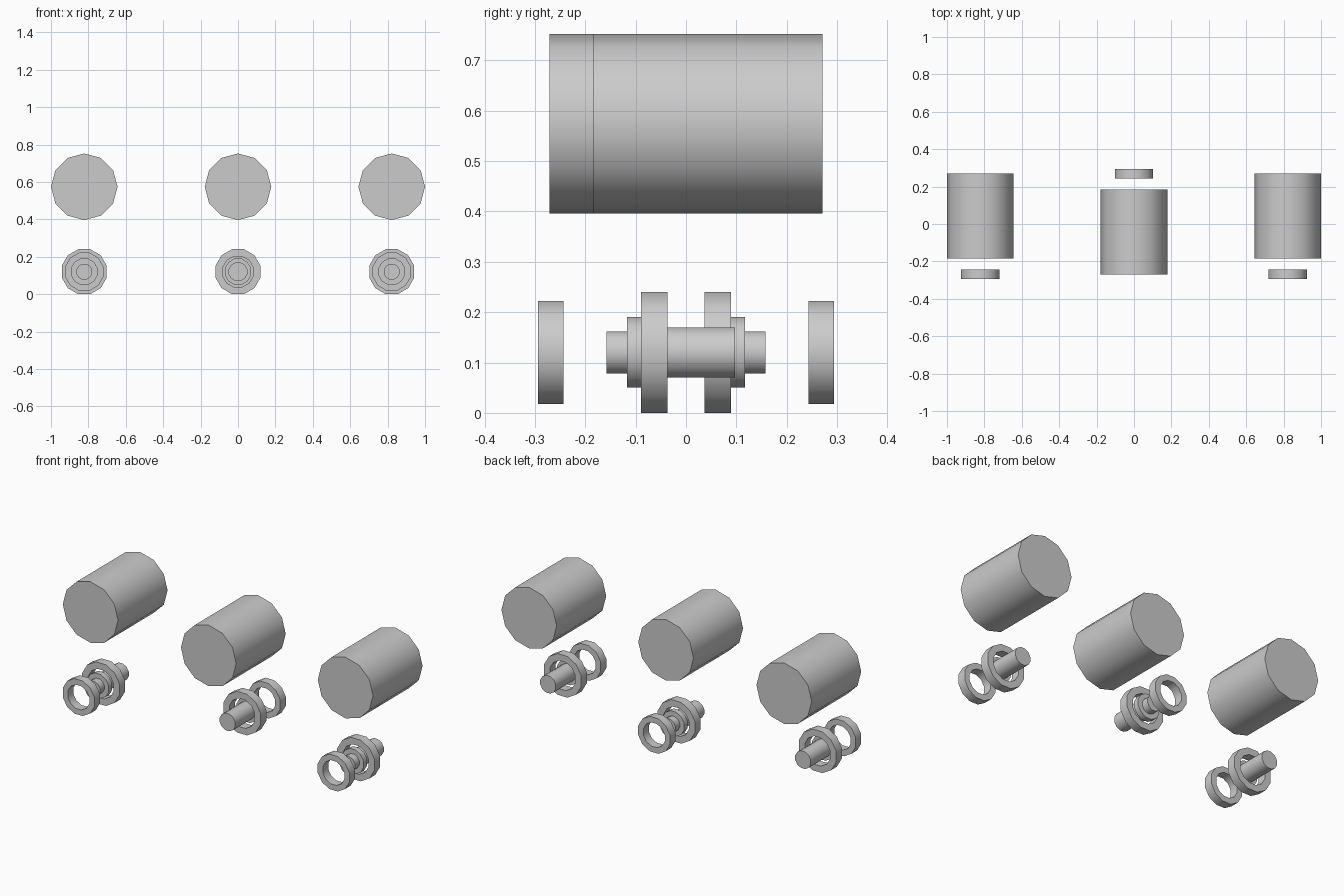
import bpy, bmesh, math
from mathutils import Matrix

cube = bpy.data.objects.get("Cube")
if cube:
    bpy.data.objects.remove(cube, do_unlink=True)

GREY = (0.6, 0.6, 0.6, 1)
mat = bpy.data.materials.new("plain grey")
mat.use_nodes = True
mat.diffuse_color = GREY
mat.node_tree.nodes["Principled BSDF"].inputs["Base Color"].default_value = GREY

SIDES = 12
STEP = 2 * math.pi / SIDES


def lathe(name, profile, x, z, flip, closed=False, flat_top=True):
    """Revolve (radius, y) points about a y axis; radii of flat-topped parts reach the flat."""
    bm = bmesh.new()
    grow = 1 / math.cos(STEP / 2) if flat_top else 1
    turn = STEP / 2 if flat_top else 0
    rings = []
    for r, y in profile:
        rings.append([bm.verts.new((r * grow * math.cos(i * STEP + turn), y * flip,
                                    r * grow * math.sin(i * STEP + turn)))
                      for i in range(SIDES)])
    pairs = list(zip(rings, rings[1:]))
    if closed:
        pairs.append((rings[-1], rings[0]))
    else:
        bm.faces.new(rings[0])
        bm.faces.new(rings[-1])
    for a, b in pairs:
        for i in range(SIDES):
            j = (i + 1) % SIDES
            bm.faces.new((a[i], a[j], b[j], b[i]))
    bmesh.ops.recalc_face_normals(bm, faces=bm.faces)
    me = bpy.data.meshes.new(name)
    bm.to_mesh(me)
    bm.free()
    me.materials.append(mat)
    ob = bpy.data.objects.new(name, me)
    ob.location = (x, 0, z)
    bpy.context.collection.objects.link(ob)
    bpy.ops.object.select_all(action='DESELECT')
    ob.select_set(True)
    bpy.context.view_layer.objects.active = ob
    bpy.ops.object.shade_smooth_by_angle(angle=math.radians(40))


def ring(name, inner, outer, y0, y1, x, z, flip):
    lathe(name, [(outer, y0), (outer, y1), (inner, y1), (inner, y0)], x, z, flip, True)


# three exploded sets, the middle one facing the other way
AXLE_Z = 0.12
for side, x, flip in (("right", -0.822, 1), ("middle", 0, -1), ("left", 0.822, 1)):
    # large drum
    lathe(side + "_drum", [(0.178, -0.185), (0.178, 0.271)], x, 0.574, flip, flat_top=False)
    # loose end ring
    ring(side + "_end_ring", 0.069, 0.102, -0.294, -0.243, x, AXLE_Z, flip)
    # wide collar ring around the axle
    ring(side + "_collar_ring", 0.082, 0.12, -0.089, -0.037, x, AXLE_Z, flip)
    # axle with a stepped flange
    lathe(side + "_axle",
          [(0.042, -0.158), (0.042, -0.117), (0.07, -0.117), (0.07, -0.097),
           (0.07, -0.085), (0.05, -0.085), (0.05, 0.097)], x, AXLE_Z, flip)
